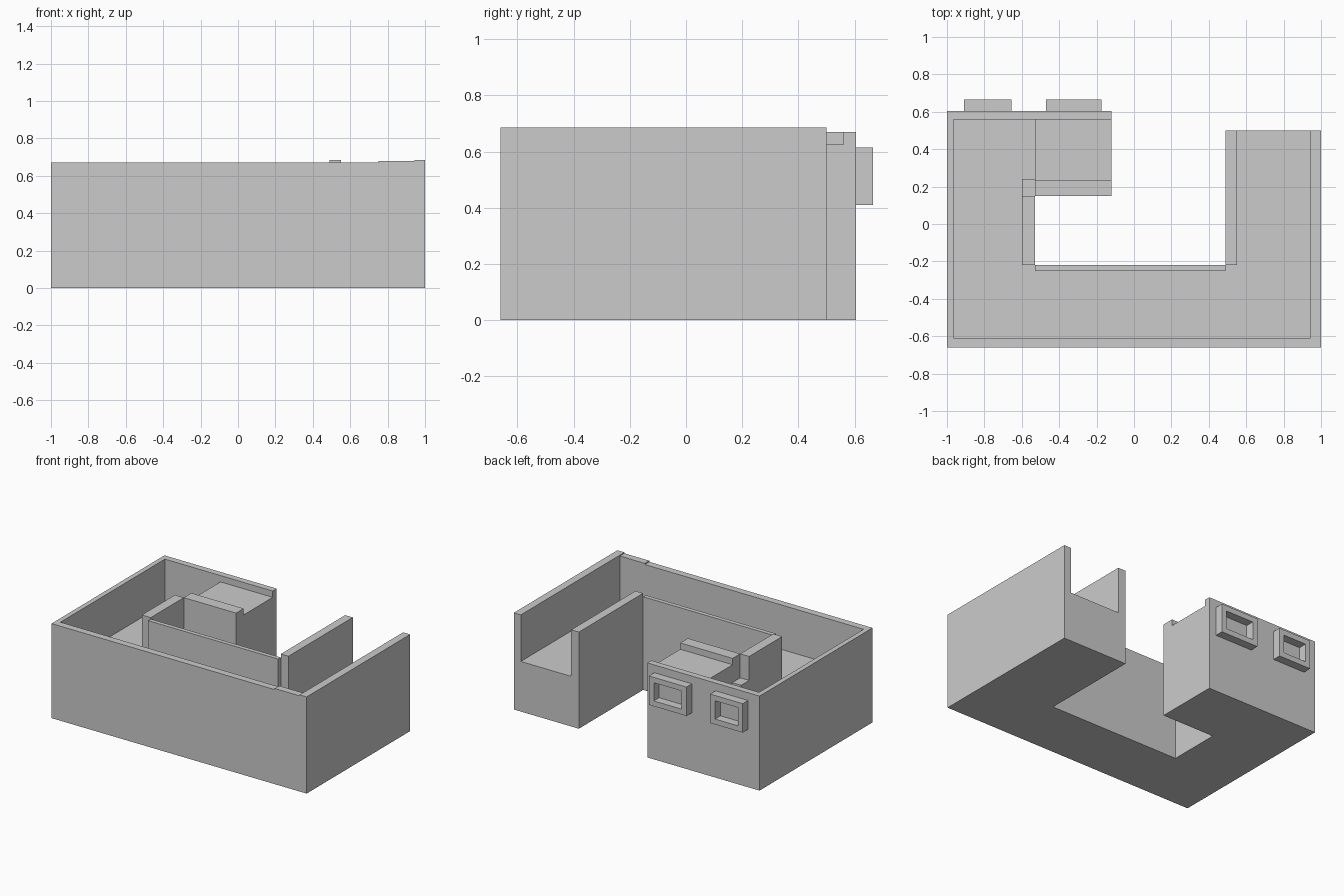
import bpy, bmesh

if "Cube" in bpy.data.objects:
    bpy.data.objects.remove(bpy.data.objects["Cube"])

FLOOR, TOP, HIGH = 0.355, 0.67, 0.685


def prism(name, outline, z0, z1):
    """Extrude a counter-clockwise outline from z0 to z1."""
    bm = bmesh.new()
    face = bm.faces.new([bm.verts.new((x, y, z0)) for x, y in outline])
    ext = bmesh.ops.extrude_face_region(bm, geom=[face])
    for v in ext["geom"]:
        if isinstance(v, bmesh.types.BMVert):
            v.co.z = z1
    bmesh.ops.recalc_face_normals(bm, faces=bm.faces)
    mesh = bpy.data.meshes.new(name)
    bm.to_mesh(mesh)
    bm.free()
    obj = bpy.data.objects.new(name, mesh)
    bpy.context.collection.objects.link(obj)
    return obj


def box(name, x0, x1, y0, y1, z0, z1):
    return prism(name, [(x0, y0), (x1, y0), (x1, y1), (x0, y1)], z0, z1)


def window_frame(name, x0, x1, y0, y1, z0, z1, m):
    """Rectangular ring standing out of the rear wall."""
    bm = bmesh.new()
    rings = []
    for d, y in ((0, y0), (0, y1), (m, y1), (m, y0)):
        pts = ((x0 + d, z0 + d), (x1 - d, z0 + d), (x1 - d, z1 - d), (x0 + d, z1 - d))
        rings.append([bm.verts.new((x, y, z)) for x, z in pts])
    for r in range(4):
        a, b = rings[r], rings[(r + 1) % 4]
        for i in range(4):
            j = (i + 1) % 4
            bm.faces.new((a[i], a[j], b[j], b[i]))
    bmesh.ops.recalc_face_normals(bm, faces=bm.faces)
    mesh = bpy.data.meshes.new(name)
    bm.to_mesh(mesh)
    bm.free()
    bpy.context.collection.objects.link(bpy.data.objects.new(name, mesh))


# Solid base around the courtyard
prism("base", [(-1, -0.66), (1, -0.66), (1, 0.5), (0.49, 0.5), (0.49, -0.22),
               (-0.53, -0.22), (-0.53, 0.15), (-0.12, 0.15), (-0.12, 0.605),
               (-1, 0.605)], 0, FLOOR)

# Outer walls: left, front and rear in one strip, right side taller
prism("outer_wall", [(-1, -0.66), (0.75, -0.66), (0.75, -0.61), (-0.965, -0.61),
                     (-0.965, 0.56), (-0.12, 0.56), (-0.12, 0.605), (-1, 0.605)],
      FLOOR, TOP)
box("front_wall_end", 0.75, 0.945, -0.66, -0.61, FLOOR, 0.678)
box("right_wall", 0.945, 1, -0.66, 0.5, FLOOR, HIGH)

# Courtyard walls
box("courtyard_wall_left", -0.6, -0.53, -0.22, 0.15, FLOOR, TOP)
box("courtyard_wall_front", -0.53, 0.49, -0.25, -0.22, FLOOR, 0.66)
box("courtyard_wall_right", 0.49, 0.55, -0.22, 0.5, FLOOR, HIGH)
box("wall_ledge", -0.6, -0.53, 0.15, 0.24, FLOOR, 0.5)

# Raised room with a parapet
box("room_block", -0.53, -0.12, 0.15, 0.56, FLOOR, 0.625)
box("room_parapet", -0.53, -0.12, 0.15, 0.235, 0.625, TOP)

# Rear windows
for i, (x0, x1) in enumerate(((-0.91, -0.655), (-0.47, -0.175))):
    window_frame(f"window_frame_{i + 1}", x0, x1, 0.603, 0.665, 0.41, 0.615, 0.038)
